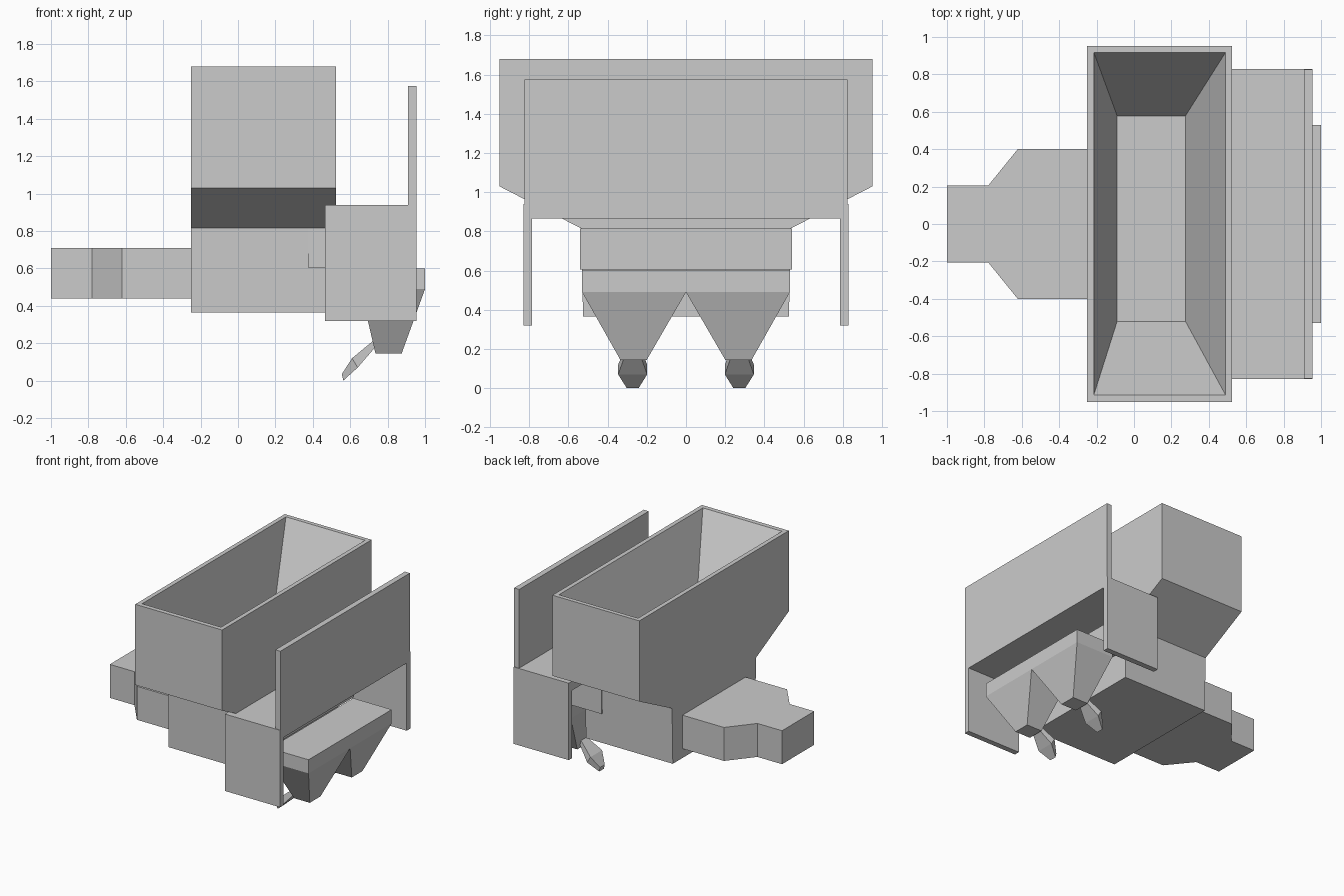
import bpy, bmesh

cube = bpy.data.objects.get("Cube")
if cube:
    bpy.data.objects.remove(cube, do_unlink=True)

grey = bpy.data.materials.new("plain_grey")
grey.use_nodes = True
colour = (0.6, 0.6, 0.6, 1)
grey.diffuse_color = colour
grey.node_tree.nodes["Principled BSDF"].inputs["Base Color"].default_value = colour


def loft(name, rings):
    """Skin a stack of point rings and cap both ends."""
    bm = bmesh.new()
    loops = [[bm.verts.new(p) for p in ring] for ring in rings]
    n = len(loops[0])
    for a, b in zip(loops, loops[1:]):
        for i in range(n):
            j = (i + 1) % n
            bm.faces.new((a[i], a[j], b[j], b[i]))
    bm.faces.new(loops[0][::-1])
    bm.faces.new(loops[-1])
    bmesh.ops.recalc_face_normals(bm, faces=bm.faces)
    mesh = bpy.data.meshes.new(name)
    bm.to_mesh(mesh)
    bm.free()
    mesh.materials.append(grey)
    obj = bpy.data.objects.new(name, mesh)
    bpy.context.collection.objects.link(obj)
    return obj


def rect(x0, x1, y0, y1, z):
    return [(x0, y0, z), (x1, y0, z), (x1, y1, z), (x0, y1, z)]


def box(name, x0, x1, y0, y1, z0, z1):
    return loft(name, [rect(x0, x1, y0, y1, z) for z in (z0, z1)])


# Hopper with narrow base, flared ends and tapered open cavity
BACK, FRONT = -0.25, 0.525
outer = [rect(BACK, FRONT, -w, w, z) for w, z in
         ((0.525, 0.365), (0.535, 0.815), (0.952, 1.03), (0.952, 1.68))]
cavity = [rect(-0.215, 0.49, -0.915, 0.918, 1.68),
          rect(-0.09, 0.275, -0.52, 0.578, 1.04)]
loft("hopper", outer + cavity)

# Drawbar plate, narrowing toward the hitch
plan = [(-1, 0.205), (-0.78, 0.205), (-0.62, 0.402), (BACK, 0.402)]
outline = plan + [(x, -y) for x, y in reversed(plan)]
loft("drawbar", [[(x, y, z) for x, y in outline] for z in (0.44, 0.71)])

# Walkway, upright guard and side panels
box("walkway", 0.465, 0.955, -0.825, 0.825, 0.865, 0.94)
box("guard_board", 0.91, 0.955, -0.825, 0.825, 0.865, 1.575)
for side, y0, y1 in (("right", -0.83, -0.785), ("left", 0.785, 0.83)):
    box(side + "_side_panel", 0.465, 0.955, y0, y1, 0.32, 0.94)

# Feed duct and outlet box
box("feed_duct", 0.375, 0.655, -0.54, 0.54, 0.605, 0.815)
box("outlet_box", 0.655, 1.0, -0.53, 0.53, 0.49, 0.6)

# Paired funnels with leaf-shaped spreader blades
blade = [((0.725, 0.215), (0.735, 0.18), 0.035),
         ((0.61, 0.12), (0.64, 0.07), 0.074),
         ((0.555, 0.035), (0.563, 0.0), 0.03)]
for side, s in (("right", -1), ("left", 1)):
    loft(side + "_funnel", [rect(0.655, 1.0, 0, s * 0.53, 0.49),
                            rect(0.735, 0.875, s * 0.2, s * 0.335, 0.145)])
    c = s * 0.272
    loft(side + "_blade", [[(a[0], c - w, a[1]), (a[0], c + w, a[1]),
                            (b[0], c + w, b[1]), (b[0], c - w, b[1])]
                           for a, b, w in blade])
